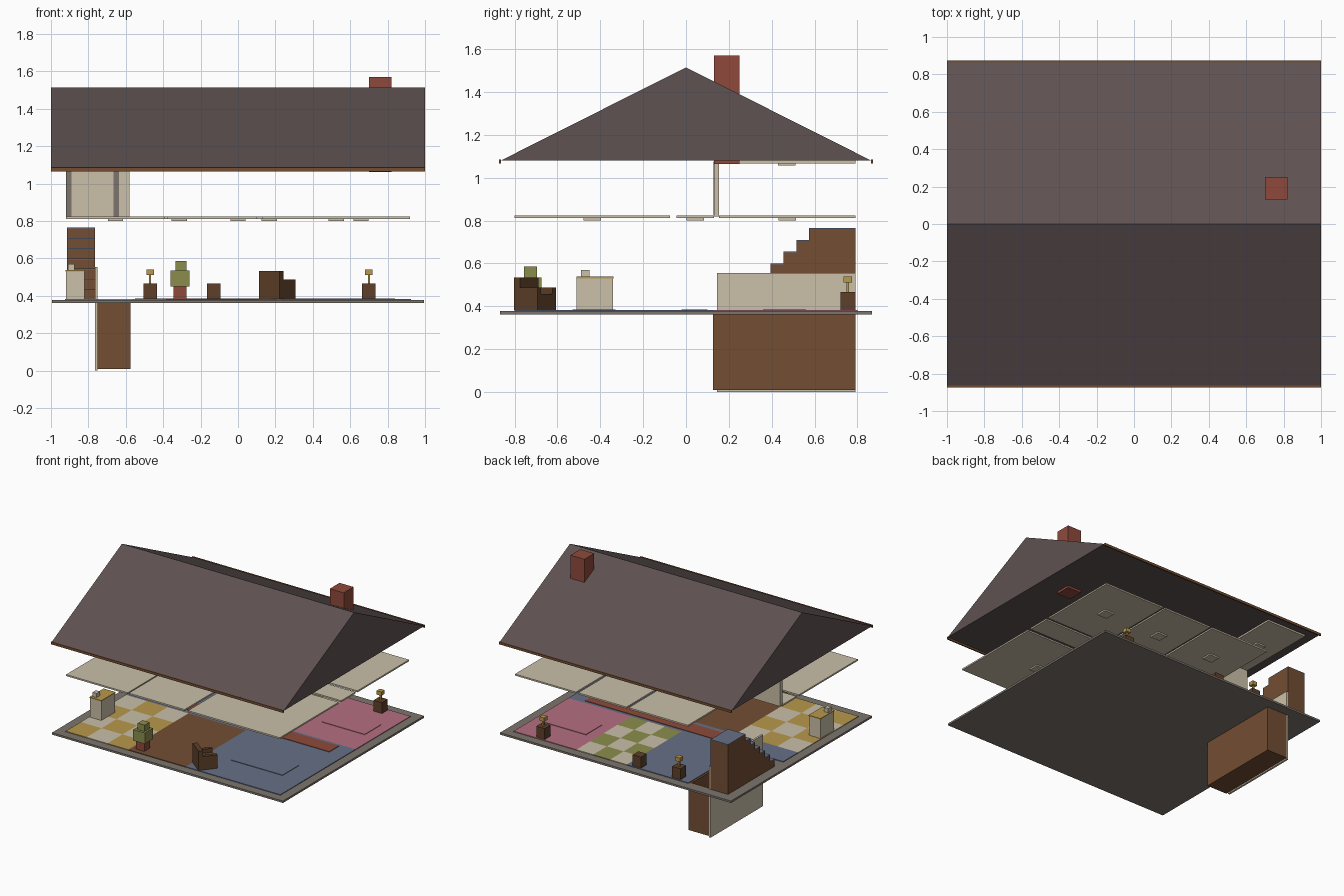
import bpy, bmesh, math
from mathutils import Matrix

if "Cube" in bpy.data.objects:
    bpy.data.objects.remove(bpy.data.objects["Cube"])


def lin(h):
    c = [int(h[i:i + 2], 16) / 255 for i in (0, 2, 4)]
    return [v / 12.92 if v <= .04045 else ((v + .055) / 1.055) ** 2.4 for v in c] + [1]


MATS = {}
for name, h in dict(roof_grey='5e5251', cream='cbc0a9', wood='734e33', dark_wood='5f4029',
                    stone='7d756d', blue='667087', pink='b56f82', gold='b8994d',
                    green='8b8d4d', brick='8f4a3b').items():
    m = bpy.data.materials.new(name)
    m.diffuse_color = lin(h)
    m.use_nodes = True
    m.node_tree.nodes["Principled BSDF"].inputs["Base Color"].default_value = m.diffuse_color
    MATS[name] = m


def finish(name, bm, *mats):
    bmesh.ops.recalc_face_normals(bm, faces=bm.faces)
    me = bpy.data.meshes.new(name)
    bm.to_mesh(me)
    bm.free()
    for k in mats:
        me.materials.append(MATS[k])
    ob = bpy.data.objects.new(name, me)
    bpy.context.collection.objects.link(ob)
    return ob


def add_box(bm, x0, x1, y0, y1, z0, z1, mi=0):
    mat = Matrix.Translation(((x0 + x1) / 2, (y0 + y1) / 2, (z0 + z1) / 2)) @ \
        Matrix.Diagonal((x1 - x0, y1 - y0, z1 - z0, 1))
    vs = bmesh.ops.create_cube(bm, size=1, matrix=mat)['verts']
    for f in {f for v in vs for f in v.link_faces}:
        f.material_index = mi


def boxes(name, mat, *specs):
    bm = bmesh.new()
    for s in specs:
        add_box(bm, *s)
    return finish(name, bm, mat)


def prism(name, mat, profile, x0, x1):
    """Extrude a (y, z) profile along x."""
    bm = bmesh.new()
    f = bm.faces.new([bm.verts.new((x0, y, z)) for y, z in profile])
    r = bmesh.ops.extrude_face_region(bm, geom=[f])
    bmesh.ops.translate(bm, vec=(x1 - x0, 0, 0),
                        verts=[v for v in r['geom'] if isinstance(v, bmesh.types.BMVert)])
    return finish(name, bm, mat)


# Roof, eave trim and chimney
prism('roof', 'roof_grey', [(-.865, 1.08), (.865, 1.08), (0, 1.515)], -1, 1)
boxes('eave_trim', 'wood', *[(-1, 1, s * .868 - .005, s * .868 + .005, 1.066, 1.085) for s in (-1, 1)])
boxes('chimney', 'brick', (.70, .82, .13, .25, 1.063, 1.57))

# Foundation slab, left open over the cellar stair
boxes('slab', 'stone',
      (-.995, .995, -.868, .125, .362, .377), (-.995, .995, .79, .868, .362, .377),
      (-.995, -.75, .125, .79, .362, .377), (-.58, .995, .125, .79, .362, .377))

# Room floors
Z0, Z1 = .377, .382
boxes('dining_floor', 'wood', (-.385, .11, -.80, -.06, Z0, Z1))
boxes('living_floor', 'blue', (.11, .925, -.80, -.06, Z0, Z1))
boxes('hall_floor', 'blue', (-.925, .925, -.06, .125, Z0, Z1))
boxes('blue_bedroom_floor', 'blue', (-.58, -.05, .125, .80, Z0, Z1))
boxes('pink_bedroom_floor', 'pink', (.385, .925, .125, .80, Z0, Z1))


def checker(name, x0, x1, y0, y1, nx, ny, *mats):
    bm = bmesh.new()
    dx, dy = (x1 - x0) / nx, (y1 - y0) / ny
    for i in range(nx):
        for j in range(ny):
            add_box(bm, x0 + i * dx, x0 + (i + 1) * dx, y0 + j * dy, y0 + (j + 1) * dy, Z0, Z1, (i + j) % 2)
    finish(name, bm, *mats)


checker('kitchen_tiles', -.925, -.385, -.80, -.06, 3, 4, 'gold', 'cream')
checker('bathroom_tiles', -.05, .385, .125, .80, 3, 4, 'green', 'cream')

# Rugs
boxes('hall_runner', 'brick', (-.55, .80, -.02, .10, Z1, .386))
boxes('living_rug', 'blue', (.31, .755, -.53, -.33, Z1, .386))
boxes('bedroom_rug', 'pink', (.47, .84, .36, .56, Z1, .386))

# Ceilings with square light fittings
C0, C1 = .812, .824
rooms = dict(kitchen=(-.92, -.39, -.80, -.075), dining=(-.38, .10, -.80, -.075),
             living=(.13, .92, -.80, -.075), hall=(-.92, .92, -.045, .13),
             blue_bedroom=(-.57, -.06, .155, .79), bathroom=(-.04, .375, .155, .79),
             pink_bedroom=(.395, .92, .155, .79))
for k, r in rooms.items():
    boxes(k + '_ceiling', 'cream', (*r, C0, C1))
    x, y = (r[0] + r[1]) / 2, (r[2] + r[3]) / 2
    if k != 'dining':
        boxes(k + '_light', 'cream', (x - .041, x + .041, y - .041, y + .041, .801, C0))

# Upper stairwell: wall, stone strips and ceiling
boxes('stairwell_wall', 'cream', (-.92, -.58, .13, .155, .82, 1.08))
boxes('stairwell_strips', 'stone', (-.92, -.89, .128, .131, .825, 1.075), (-.665, -.635, .128, .131, .825, 1.075))
boxes('stairwell_ceiling', 'cream', (-.92, -.58, .155, .79, 1.067, 1.08))
boxes('stairwell_light', 'cream', (-.79, -.71, .43, .51, 1.056, 1.067))

# Stairs going up, with carpeted treads
steps = [(.215 + .06 * i, .435 + .055 * i) for i in range(7)]
prof = [(.79, Z0), (.215, Z0)]
for i, (y, z) in enumerate(steps):
    prof += [(y, z - .005), (steps[i + 1][0] if i < 6 else .79, z - .005)]
prism('stairs_up', 'wood', prof, -.915, -.765)
boxes('stair_treads', 'blue', *[(-.915, -.765, y, y + .06 if i < 6 else .79, z - .005, z)
                                for i, (y, z) in enumerate(steps)])
boxes('stair_side_wall', 'cream', (-.765, -.75, .145, .79, 0, .555))

# Cellar stair inside its wooden shaft
boxes('cellar_shaft', 'wood', (-.75, -.575, .125, .145, .01, .377), (-.595, -.575, .145, .79, .01, .377),
      (-.75, -.595, .775, .79, .01, .377), (-.75, -.595, .145, .775, .01, .02))
prof = [(.145, .02)]
for i in range(7):
    prof += [(.145 + .08 * i, .335 - .045 * i), (.145 + .08 * (i + 1), .335 - .045 * i)]
prism('cellar_stairs', 'wood', prof + [(.705, .02)], -.75, -.595)

# Kitchen counter
boxes('counter', 'cream', (-.92, -.82, -.51, -.34, Z1, .53))
boxes('counter_top', 'gold', (-.922, -.818, -.512, -.338, .53, .538))
boxes('counter_jar', 'cream', (-.91, -.875, -.49, -.45, .538, .57))

# Potted plant
boxes('plant_pot', 'brick', (-.345, -.275, -.76, -.69, Z1, .45))
boxes('plant_leaves', 'green', (-.36, -.26, -.775, -.675, .45, .535), (-.335, -.275, -.755, -.695, .535, .585))

# Armchair, turned into the room
chair = boxes('armchair', 'dark_wood', (-.07, .07, -.07, -.035, 0, .152), (-.07, -.045, -.035, .07, 0, .105),
              (.045, .07, -.035, .07, 0, .105), (-.045, .045, -.035, .07, 0, .075))
chair.location = (.21, -.705, Z1)
chair.rotation_euler.z = math.radians(-38)

# Nightstands and lamps
for n, x, lamp in (('left', -.47, 1), ('middle', -.13, 0), ('right', .70, 1)):
    boxes(n + '_nightstand', 'dark_wood', (x - .036, x + .036, .72, .79, Z1, .467))
    if lamp:
        boxes(n + '_lamp', 'gold', (x - .006, x + .006, .749, .761, .467, .51),
              (x - .02, x + .02, .735, .775, .51, .54))
